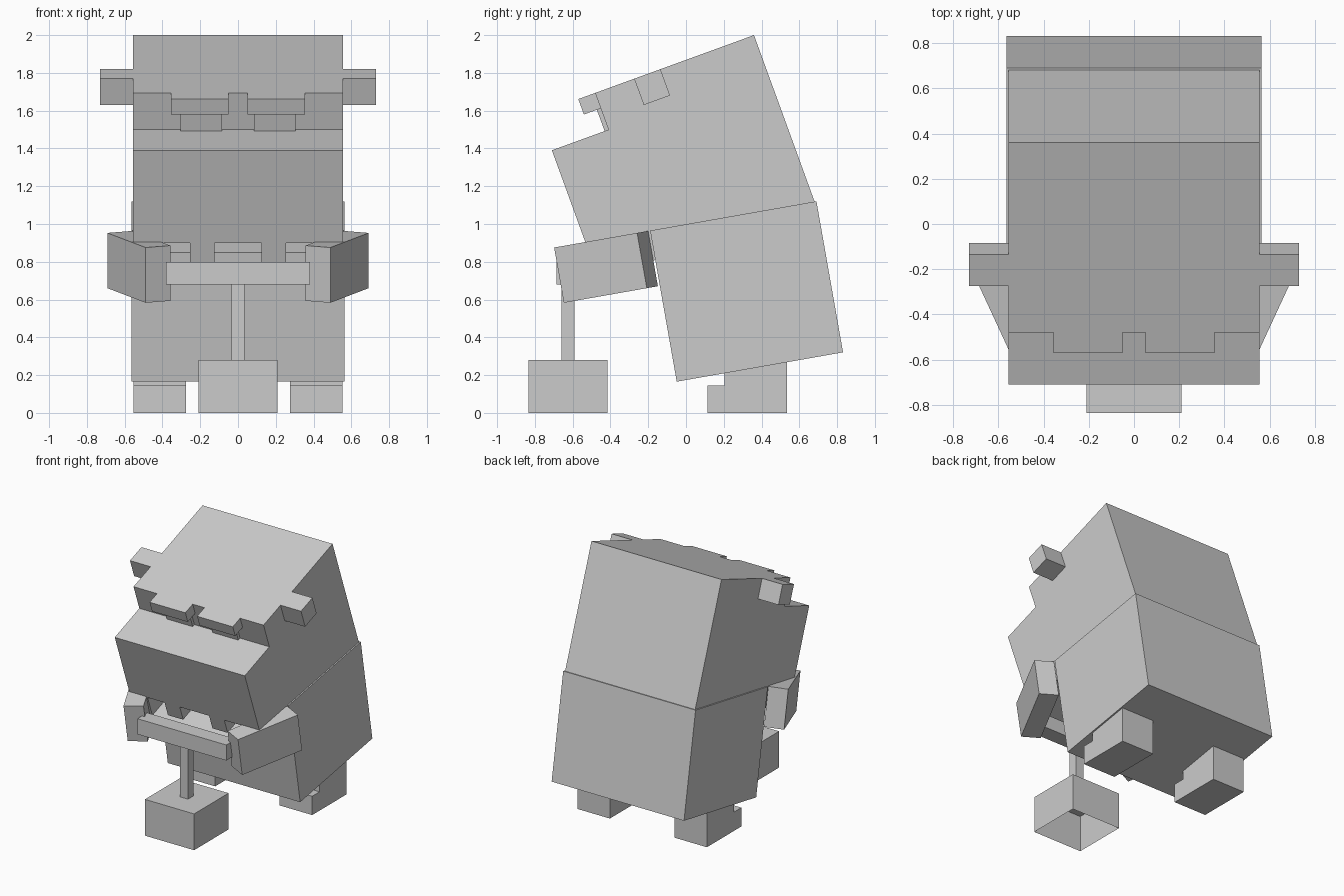
import bpy
import bmesh
from math import radians, sin, cos
from mathutils import Matrix

cube = bpy.data.objects.get("Cube")
if cube:
    bpy.data.objects.remove(cube, do_unlink=True)

grey = bpy.data.materials.new("plain_grey")
grey.use_nodes = True
COLOUR = (0.6, 0.6, 0.6, 1)
grey.diffuse_color = COLOUR
grey.node_tree.nodes["Principled BSDF"].inputs["Base Color"].default_value = COLOUR


def frame(y, z, degrees):
    """Local frame pitched about x, with its origin at (0, y, z)."""
    return Matrix.Translation((0, y, z)) @ Matrix.Rotation(radians(degrees), 4, "X")


HEAD = frame(0.36, 2.0, 20)       # origin: top back edge of the head
BODY = frame(-0.19, 0.965, 10)    # origin: top front edge of the body
WORLD = Matrix.Identity(4)


def prism(name, outline, start, end, place, matrix=WORLD, closed_base=True):
    """Extrude a 2D outline from start to end; place maps (a, b, depth) to xyz."""
    bm = bmesh.new()
    low = [bm.verts.new(place(a, b, start)) for a, b in outline]
    high = [bm.verts.new(place(a, b, end)) for a, b in outline]
    count = len(outline)
    for i in range(count):
        j = (i + 1) % count
        bm.faces.new((low[i], low[j], high[j], high[i]))
    bm.faces.new(high)
    base = bm.faces.new(low[::-1])
    bmesh.ops.recalc_face_normals(bm, faces=bm.faces)
    if not closed_base:
        bmesh.ops.delete(bm, geom=[base], context="FACES_ONLY")
    bm.transform(matrix)
    mesh = bpy.data.meshes.new(name)
    bm.to_mesh(mesh)
    bm.free()
    mesh.materials.append(grey)
    obj = bpy.data.objects.new(name, mesh)
    bpy.context.scene.collection.objects.link(obj)
    return obj


def side(a, b, depth):
    return (depth, a, b)


def plan(a, b, depth):
    return (a, b, depth)


def box(name, x, y, z, matrix=WORLD, closed_base=True):
    outline = [(x[0], y[0]), (x[1], y[0]), (x[1], y[1]), (x[0], y[1])]
    return prism(name, outline, z[0], z[1], plan, matrix, closed_base)


# Head: stepped side profile with an open mouth cut into the front
profile = [(0, 0), (-0.895, 0), (-0.895, -0.207), (-1.214, -0.207),
           (-1.214, -0.94), (0, -0.94)]
head = prism("head", profile, -0.555, 0.555, side, HEAD)
cutter = box("mouth_cutter", (-0.4, 0.4), (-1.4, -0.85), (-0.9, -0.73), HEAD)
cutter.hide_render = True
cut = head.modifiers.new("mouth", "BOOLEAN")
cut.operation = "DIFFERENCE"
cut.solver = "EXACT"
cut.object = cutter
bpy.context.view_layer.objects.active = head
bpy.ops.object.modifier_apply(modifier=cut.name)
bpy.data.objects.remove(cutter, do_unlink=True)

# Body
box("body", (-0.565, 0.565), (0, 0.894), (-0.812, 0), BODY)

# Paired parts
for label, s in (("left", 1), ("right", -1)):
    def span(a, b):
        return sorted((s * a, s * b))

    box(label + "_brow", span(0.05, 0.355), (-0.99, -0.895), (-0.087, 0), HEAD)
    box(label + "_eye", span(0.085, 0.305), (-0.917, -0.895), (-0.207, -0.087), HEAD)
    box(label + "_ear", span(0.555, 0.73), (-0.675, -0.527), (-0.148, 0), HEAD)
    box(label + "_tooth", span(0.125, 0.255), (-1.214, -1.12), (-0.85, -0.73), HEAD)

    # Arm turned inwards to reach the handle
    turn = radians(24.5)
    length, width = 0.49, 0.143
    fx, fy = -sin(turn) * length, -cos(turn) * length
    ix, iy = -cos(turn) * width, sin(turn) * width
    x0, y0 = 0.692, -0.07
    corners = [(x0, y0), (x0 + fx, y0 + fy),
               (x0 + fx + ix, y0 + fy + iy), (x0 + ix, y0 + iy)]
    prism(label + "_arm", [(s * x, y) for x, y in corners], -0.297, 0, plan, BODY)

    # Foot with a low toe
    foot = [(0.115, 0), (0.535, 0), (0.535, 0.3), (0.205, 0.3),
            (0.205, 0.145), (0.115, 0.145)]
    a, b = span(0.275, 0.553)
    prism(label + "_foot", foot, a, b, side)

# Plunger: hollow box, rod and cross handle
box("plunger_box", (-0.21, 0.21), (-0.835, -0.415), (0, 0.28), closed_base=False)
box("plunger_rod", (-0.035, 0.035), (-0.66, -0.59), (0.28, 0.69))
box("plunger_handle", (-0.38, 0.38), (-0.685, -0.565), (0.68, 0.8))
